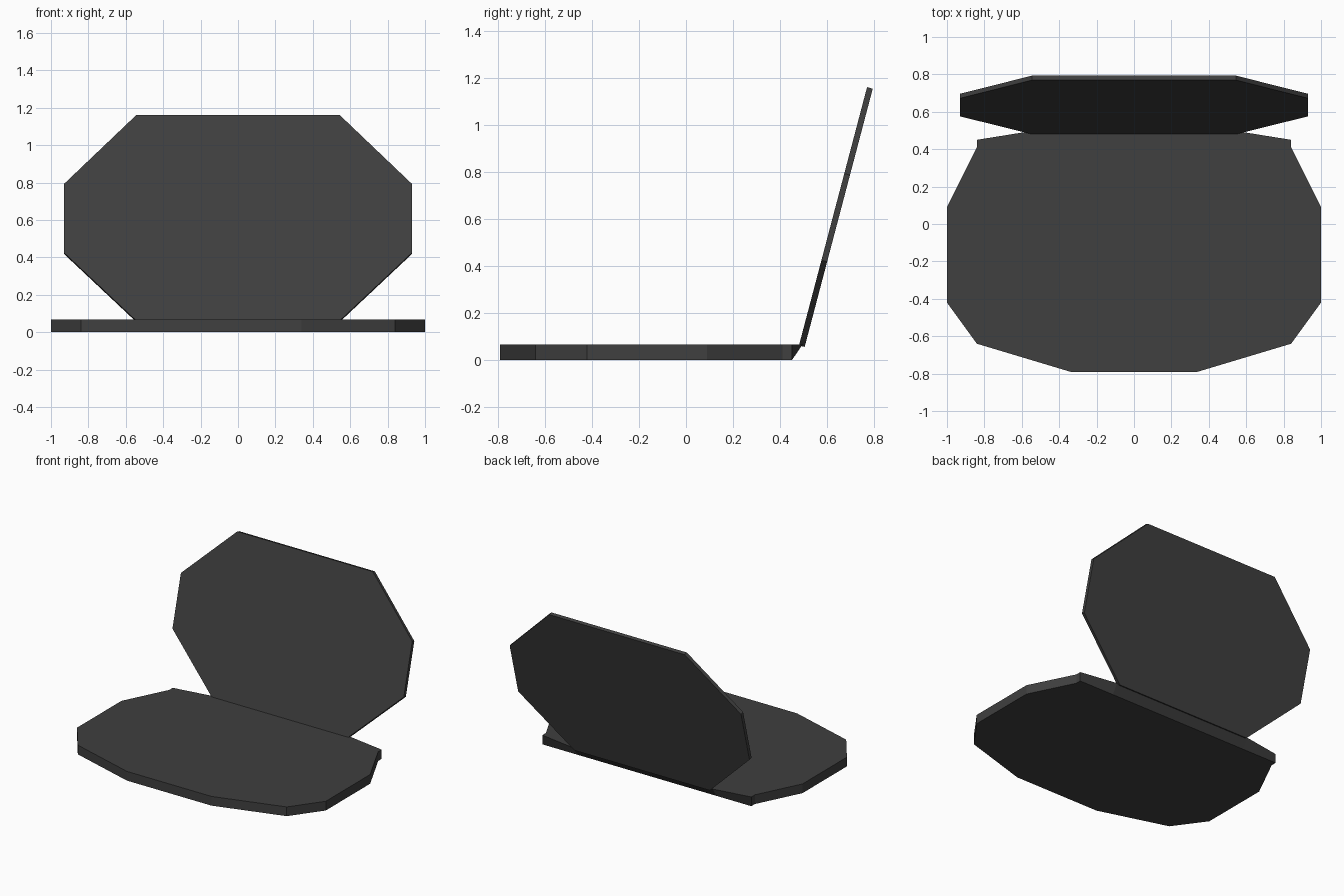
import bpy, bmesh

if "Cube" in bpy.data.objects:
    bpy.data.objects.remove(bpy.data.objects["Cube"])

dark = bpy.data.materials.new("dark_plastic")
dark.diffuse_color = (0.05, 0.05, 0.05, 1)
dark.use_nodes = True
dark.node_tree.nodes["Principled BSDF"].inputs["Base Color"].default_value = dark.diffuse_color


def mirror_outline(half):
    # right half outline, then its mirror image in reverse order
    return half + [(-x, y) for x, y in reversed(half)]


def slab(name, lower, upper):
    # solid between two matching outlines
    bm = bmesh.new()
    a = [bm.verts.new(p) for p in lower]
    b = [bm.verts.new(p) for p in upper]
    n = len(a)
    bm.faces.new(a[::-1])
    bm.faces.new(b)
    for i in range(n):
        j = (i + 1) % n
        bm.faces.new((a[i], a[j], b[j], b[i]))
    bmesh.ops.remove_doubles(bm, verts=bm.verts, dist=0.0005)
    bmesh.ops.recalc_face_normals(bm, faces=bm.faces)
    me = bpy.data.meshes.new(name)
    bm.to_mesh(me)
    bm.free()
    me.materials.append(dark)
    ob = bpy.data.objects.new(name, me)
    bpy.context.collection.objects.link(ob)
    return ob


# keyboard base: faceted outline, rear edge flares out under the screen
side = [(0.34, -0.79), (0.84, -0.64), (1.0, -0.42), (1.0, 0.09),
        (0.84, 0.41), (0.84, 0.45)]
bottom = mirror_outline(side + [(0.56, 0.45)])
top = mirror_outline(side + [(0.56, 0.495)])
slab("base", [(x, y, 0) for x, y in bottom], [(x, y, 0.067) for x, y in top])

# octagonal screen leaning back from the hinge
lean = 0.29 / 1.1
octagon = mirror_outline([(0.545, 0.063), (0.93, 0.425), (0.93, 0.793), (0.545, 1.16)])
front = [(x, 0.48 + (z - 0.063) * lean, z) for x, z in octagon]
back = [(x, y + 0.024, z - 0.007) for x, y, z in front]
slab("screen", front, back)
